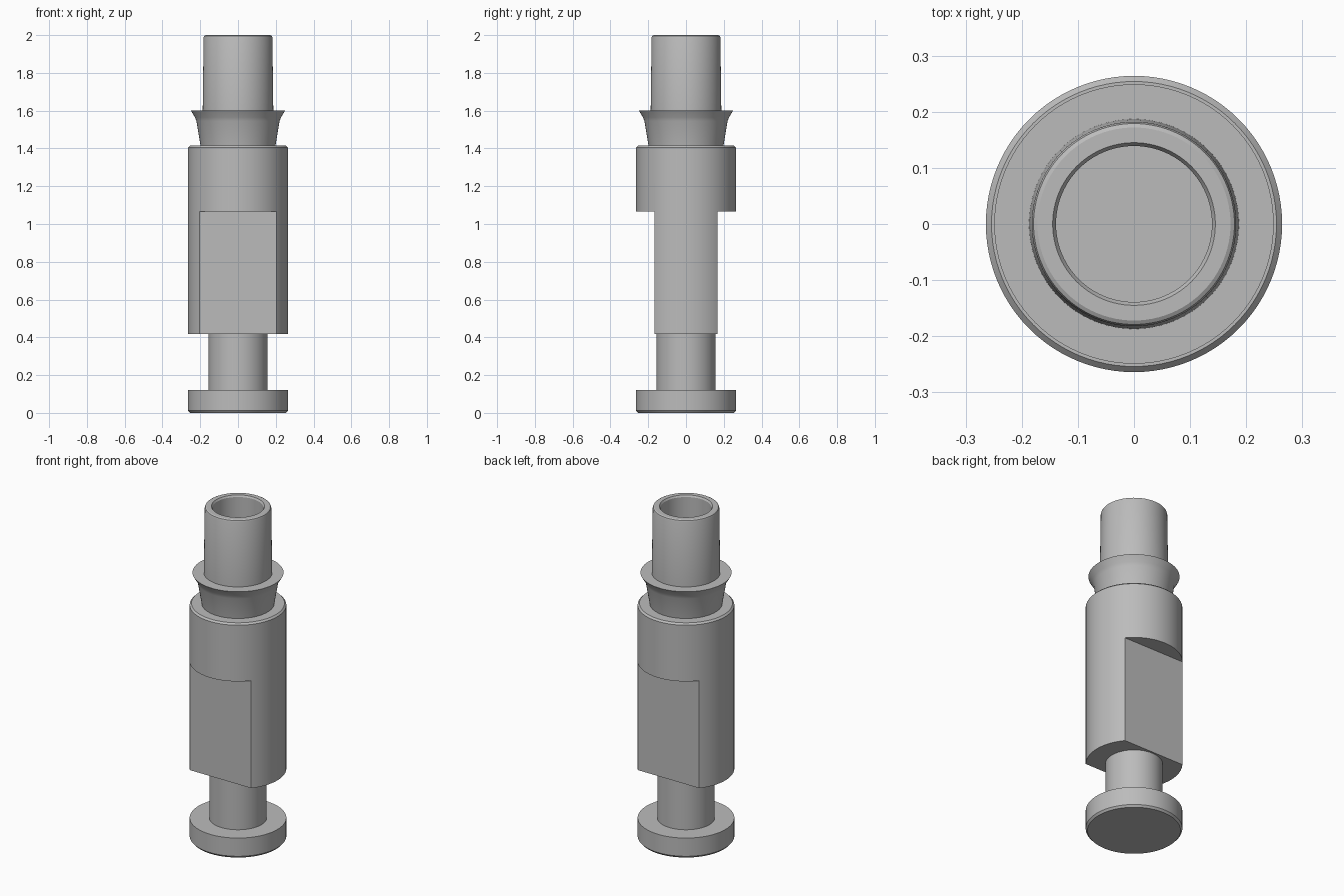
import bpy, bmesh, math

cube = bpy.data.objects.get("Cube")
if cube:
    bpy.data.objects.remove(cube, do_unlink=True)

# One plain metal colour
metal = bpy.data.materials.new("grey_metal")
metal.use_nodes = True
GREY = (0.5, 0.5, 0.5, 1)
metal.diffuse_color = GREY
metal.node_tree.nodes["Principled BSDF"].inputs["Base Color"].default_value = GREY


def select_only(obj):
    bpy.ops.object.select_all(action='DESELECT')
    obj.select_set(True)
    bpy.context.view_layer.objects.active = obj


def smooth(obj):
    select_only(obj)
    bpy.ops.object.shade_smooth_by_angle(angle=math.radians(25))


def lathe(name, profile, sides=96):
    """Revolve (radius, height) points, bottom to top; open ends are capped."""
    bm = bmesh.new()
    rings = []
    for r, z in profile:
        rings.append([bm.verts.new((r * math.cos(math.tau * i / sides),
                                    r * math.sin(math.tau * i / sides), z))
                      for i in range(sides)])
    for low, high in zip(rings, rings[1:]):
        for i in range(sides):
            j = (i + 1) % sides
            bm.faces.new((low[i], low[j], high[j], high[i]))
    bm.faces.new(rings[0][::-1])
    bm.faces.new(rings[-1])
    bmesh.ops.recalc_face_normals(bm, faces=bm.faces)
    mesh = bpy.data.meshes.new(name)
    bm.to_mesh(mesh)
    bm.free()
    mesh.materials.append(metal)
    obj = bpy.data.objects.new(name, mesh)
    bpy.context.collection.objects.link(obj)
    smooth(obj)
    return obj


R = 0.264          # main radius
FLAT_Y = 0.167     # distance of the flats from the axis
BODY_LOW, BODY_TOP, FLAT_TOP = 0.418, 1.415, 1.066

# Foot disc with a chamfered lower edge
lathe("foot_disc", [(R - 0.01, 0), (R, 0.012), (R, 0.122)])

# Neck between foot and body
lathe("neck", [(0.157, 0.12), (0.157, BODY_LOW + 0.002)])

# Main body with a chamfered top edge
body = lathe("body", [(R, BODY_LOW), (R, BODY_TOP - 0.01), (R - 0.01, BODY_TOP)])

# Cut the two wrench flats, front and back
low = BODY_LOW - 0.1
for side in (-1, 1):
    bpy.ops.mesh.primitive_cube_add(
        size=1, location=(0, side * (FLAT_Y + 0.1), (low + FLAT_TOP) / 2))
    cutter = bpy.context.object
    cutter.name = "flat_cutter"
    cutter.scale = (1, 0.2, FLAT_TOP - low)
    cutter.hide_render = True
    cutter.data.materials.append(metal)
    cut = body.modifiers.new("flat", 'BOOLEAN')
    cut.operation = 'DIFFERENCE'
    cut.solver = 'EXACT'
    cut.object = cutter
    select_only(body)
    bpy.ops.object.modifier_apply(modifier=cut.name)
    bpy.data.objects.remove(cutter, do_unlink=True)
smooth(body)

# Flared collar
lathe("collar", [(0.198, BODY_TOP - 0.002), (0.22, 1.545), (0.228, 1.565), (0.249, 1.6)])

# Slightly tapered tube with a rounded rim and a blind bore
lathe("tube", [(0.187, 1.598), (0.182, 1.988), (0.179, 1.996), (0.172, 2.0),
               (0.145, 2.0), (0.139, 1.99), (0.139, 1.6)])
